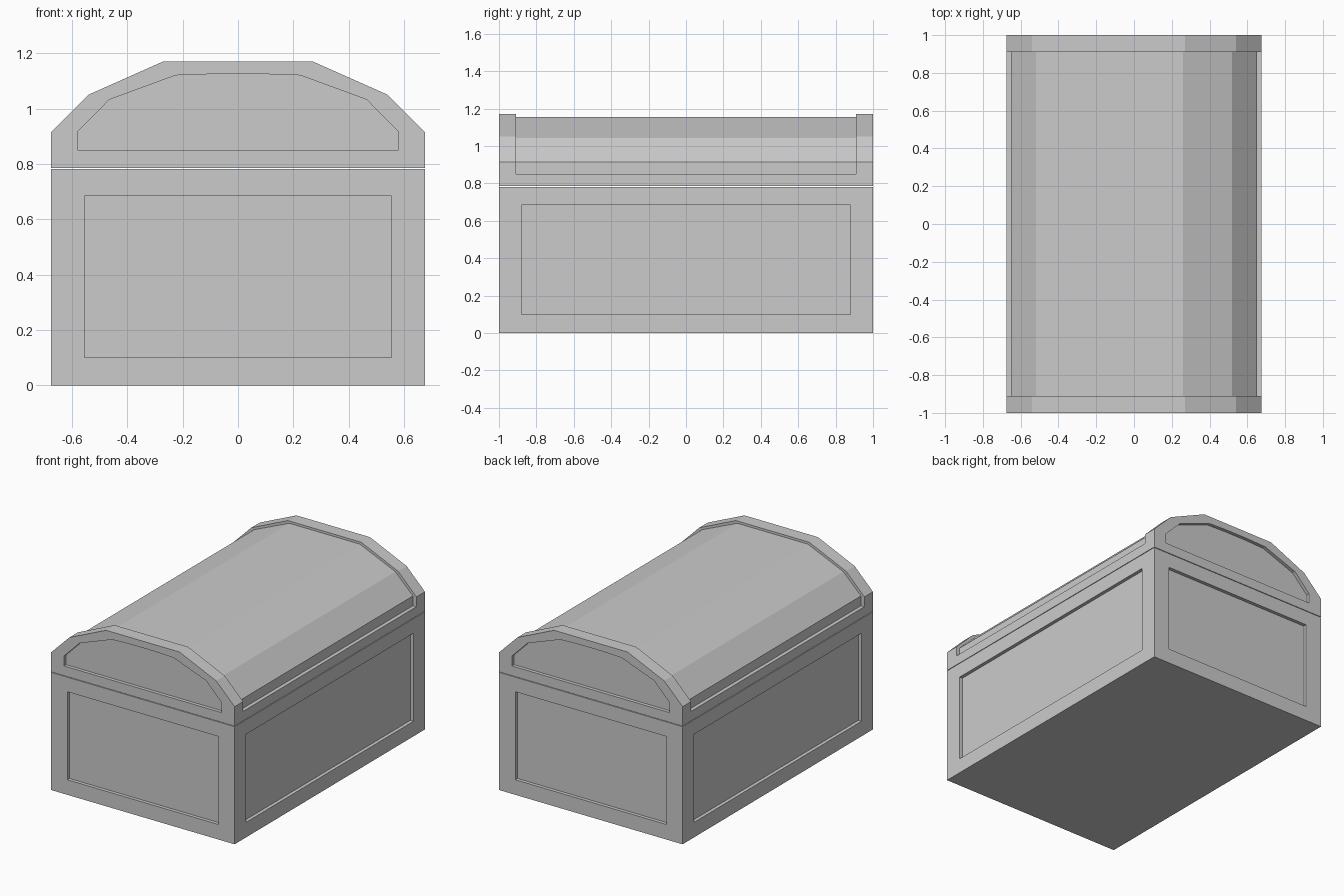
import bpy
import bmesh
from mathutils import Vector

cube = bpy.data.objects.get("Cube")
if cube:
    bpy.data.objects.remove(cube, do_unlink=True)

HALF_W, HALF_L, SEAM = 0.675, 1.0, 0.784
GAP, DEPTH = 0.002, 0.023

grey = bpy.data.materials.new("plain grey")
grey.use_nodes = True
colour = (0.6, 0.6, 0.6, 1)
grey.diffuse_color = colour
grey.node_tree.nodes["Principled BSDF"].inputs["Base Color"].default_value = colour


def finish(bm, name):
    bmesh.ops.recalc_face_normals(bm, faces=bm.faces)
    mesh = bpy.data.meshes.new(name)
    bm.to_mesh(mesh)
    bm.free()
    mesh.materials.append(grey)
    obj = bpy.data.objects.new(name, mesh)
    bpy.context.collection.objects.link(obj)


def reshape(bm, faces, move):
    """Ring a group of faces with new faces, then move the inner corners."""
    bmesh.ops.inset_region(bm, faces=faces, thickness=0, depth=0)
    for v in {v for f in faces for v in f.verts}:
        v.co = move(v.co.copy())


def recess(bm, face, move):
    """Draw a panel outline on a face and sink it."""
    normal = face.normal.copy()
    reshape(bm, [face], move)
    reshape(bm, [face], lambda co: co - normal * DEPTH)


def prism(half_profile):
    """Mirror a right-hand profile and sweep it along the length."""
    outline = half_profile + [(-x, z) for x, z in reversed(half_profile)]
    bm = bmesh.new()
    face = bm.faces.new([bm.verts.new((x, -HALF_L, z)) for x, z in outline])
    swept = bmesh.ops.extrude_face_region(bm, geom=[face], use_keep_orig=True)
    bmesh.ops.translate(bm, vec=(0, 2 * HALF_L, 0),
                        verts=[g for g in swept["geom"] if isinstance(g, bmesh.types.BMVert)])
    bmesh.ops.recalc_face_normals(bm, faces=bm.faces)
    bm.normal_update()
    return bm


def sign(value):
    return 1 if value > 0 else -1


# Chest body with a sunken panel on each of the four walls
body = prism([(HALF_W, 0), (HALF_W, SEAM - GAP)])
for wall in [f for f in body.faces if abs(f.normal.z) < 0.5]:
    def panel_corner(co, across=abs(wall.normal.y) > 0.5):
        z = 0.1 if co.z < 0.4 else 0.685
        if across:
            return Vector((sign(co.x) * 0.555, co.y, z))
        return Vector((co.x, sign(co.y) * 0.88, z))
    recess(body, wall, panel_corner)
finish(body, "chest_body")

# Faceted lid: outer profile and the matching end panel outline
outer = [(HALF_W, SEAM + GAP), (HALF_W, 0.85), (HALF_W, 0.915),
         (0.54, 1.05), (0.27, 1.17), (0.08, 1.17)]
inner = [(0.58, 0.85), (0.58, 0.88), (0.58, 0.915),
         (0.465, 1.032), (0.225, 1.12), (0.08, 1.125)]
lid = prism(outer)


def end_corner(co):
    near = min(range(len(outer)),
               key=lambda i: (Vector(outer[i]) - Vector((abs(co.x), co.z))).length)
    x, z = inner[near]
    return Vector((sign(co.x) * x, co.y, z))


for end in [f for f in lid.faces if abs(f.normal.y) > 0.5]:
    recess(lid, end, end_corner)

# Sunken centre of the lid between the two raised end bands
BAND = 0.91
for y in (-BAND, BAND):
    shell = [f for f in lid.faces if abs(f.normal.y) < 0.5
             and max(v.co.y for v in f.verts) > 0.99
             and min(v.co.y for v in f.verts) < y]
    geom = shell + list({e for f in shell for e in f.edges}) + list({v for f in shell for v in f.verts})
    bmesh.ops.bisect_plane(lid, geom=geom, plane_co=(0, y, 0), plane_no=(0, 1, 0))
lid.normal_update()


def sink(co):
    z = co.z - max(0, co.z - 0.915) * 0.06
    return Vector((co.x * 0.963, co.y, z))


centre = [f for f in lid.faces if abs(f.calc_center_median().y) < 0.1
          and f.calc_center_median().z > 0.85]
reshape(lid, centre, sink)
finish(lid, "chest_lid")
